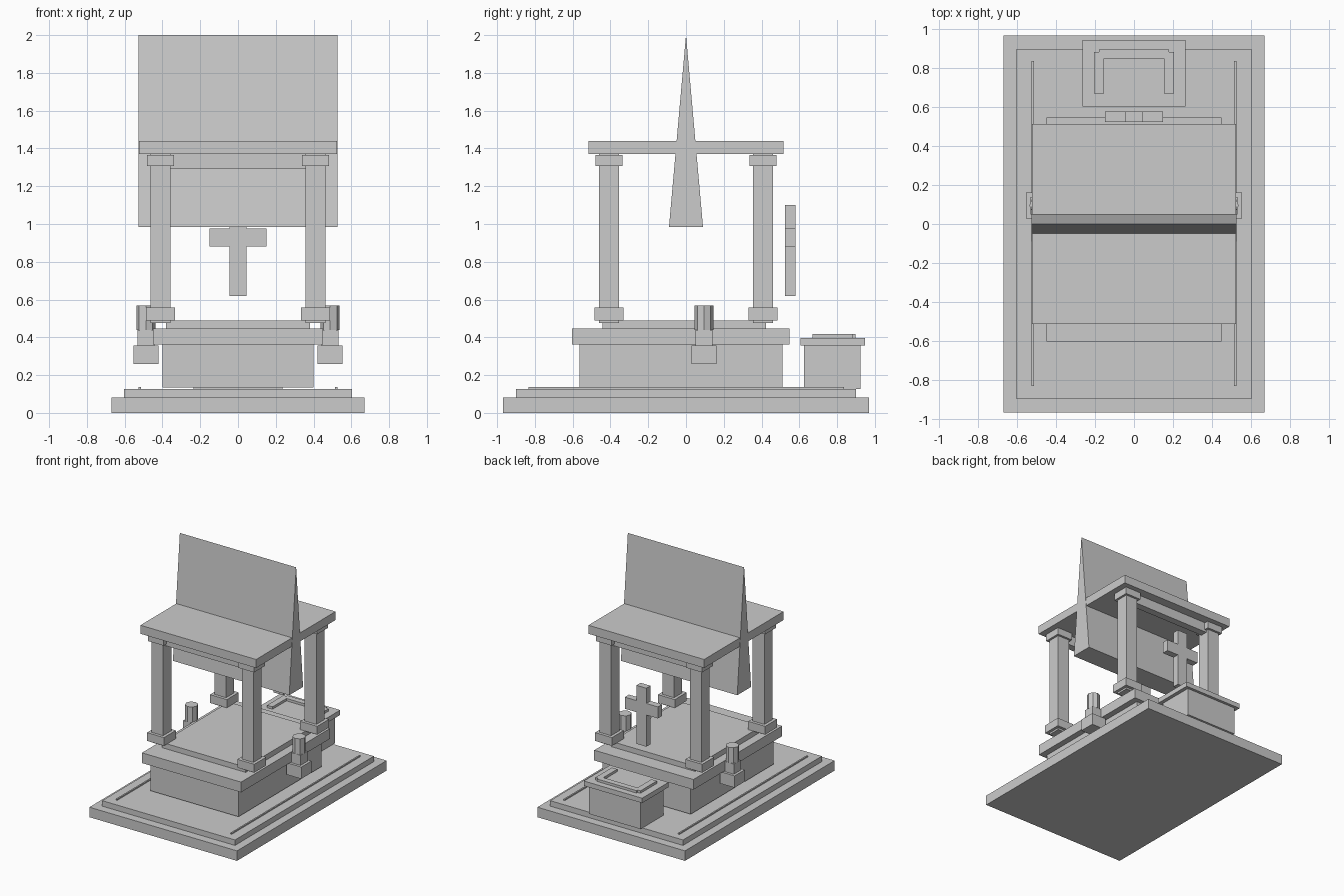
import bpy, bmesh, math

if "Cube" in bpy.data.objects:
    bpy.data.objects.remove(bpy.data.objects["Cube"])


def mesh_object(name, bm):
    bmesh.ops.recalc_face_normals(bm, faces=bm.faces)
    me = bpy.data.meshes.new(name)
    bm.to_mesh(me)
    bm.free()
    ob = bpy.data.objects.new(name, me)
    bpy.context.collection.objects.link(ob)
    return ob


def add_box(bm, x0, x1, y0, y1, z0, z1):
    verts = bmesh.ops.create_cube(bm, size=1)["verts"]
    for v in verts:
        v.co.x = x1 if v.co.x > 0 else x0
        v.co.y = y1 if v.co.y > 0 else y0
        v.co.z = z1 if v.co.z > 0 else z0


def boxes(name, *specs):
    bm = bmesh.new()
    for s in specs:
        add_box(bm, *s)
    return mesh_object(name, bm)


def centred(x, y, r, z0, z1):
    return (x - r, x + r, y - r, y + r, z0, z1)


# Stepped ground slabs with thin raised side strips
boxes("base_slab", (-0.67, 0.67, -0.97, 0.97, 0, 0.082))
boxes("upper_step", (-0.603, 0.603, -0.90, 0.90, 0.082, 0.127))
for side, s in (("left", -1), ("right", 1)):
    boxes(f"{side}_strip", (s * 0.52 - 0.006, s * 0.52 + 0.006, -0.833, 0.837, 0.12, 0.137))

# Tomb body, lid and top panel
boxes("tomb_body", (-0.40, 0.40, -0.565, 0.51, 0.135, 0.363))
boxes("tomb_lid", (-0.45, 0.45, -0.603, 0.547, 0.363, 0.447))
boxes("tomb_top_panel", (-0.38, 0.38, -0.443, 0.423, 0.447, 0.49))

# Small rear box with lid and raised U border
boxes("rear_box", (-0.235, 0.235, 0.625, 0.925, 0.127, 0.357))
boxes("rear_box_lid", (-0.265, 0.265, 0.605, 0.947, 0.357, 0.397))
boxes("rear_border", (-0.18, 0.18, 0.85, 0.897, 0.397, 0.417),
      (-0.205, -0.155, 0.67, 0.883, 0.397, 0.417),
      (0.155, 0.205, 0.67, 0.883, 0.397, 0.417))

# Four columns with plinths and capitals, joined front and back by beams
for end, sy in (("front", -1), ("back", 1)):
    for side, sx in (("left", -1), ("right", 1)):
        x, y = sx * 0.41, sy * 0.408
        boxes(f"{end}_{side}_column",
              centred(x, y, 0.053, 0.475, 1.37),
              centred(x, y, 0.077, 0.49, 0.558),
              centred(x, y, 0.071, 1.308, 1.365))
    boxes(f"{end}_beam", (-0.36, 0.36, sy * 0.41 - 0.03, sy * 0.41 + 0.03, 1.29, 1.371))

# Canopy slab
boxes("canopy_slab", (-0.525, 0.525, -0.515, 0.515, 1.37, 1.44))

# Steep wedge roof passing through the slab
bm = bmesh.new()
tri = bm.faces.new([bm.verts.new((-0.528, y, z))
                    for y, z in ((-0.09, 0.985), (0.09, 0.985), (0, 2.0))])
ext = bmesh.ops.extrude_face_region(bm, geom=[tri], use_keep_orig=True)
bmesh.ops.translate(bm, vec=(1.056, 0, 0),
                    verts=[g for g in ext["geom"] if isinstance(g, bmesh.types.BMVert)])
mesh_object("wedge_roof", bm)

# Rear cross, cut out as one outline
bm = bmesh.new()
half = [(0.045, 0.62), (0.045, 0.88), (0.15, 0.88), (0.15, 0.975), (0.045, 0.975), (0.045, 1.10)]
outline = half + [(-x, z) for x, z in reversed(half)]
face = bm.faces.new([bm.verts.new((x, 0.525, z)) for x, z in outline])
ext = bmesh.ops.extrude_face_region(bm, geom=[face], use_keep_orig=True)
bmesh.ops.translate(bm, vec=(0, 0.054, 0),
                    verts=[g for g in ext["geom"] if isinstance(g, bmesh.types.BMVert)])
mesh_object("cross", bm)

# Side lamps: block, neck and faceted cup
for side, s in (("left", -1), ("right", 1)):
    x, y = s * 0.488, 0.095
    boxes(f"{side}_lamp_block", centred(x, y, 0.066, 0.26, 0.357))
    boxes(f"{side}_lamp_neck", centred(x, y, 0.045, 0.357, 0.44))
    bm = bmesh.new()
    bmesh.ops.create_cone(bm, cap_ends=True, segments=8, radius1=0.05, radius2=0.05, depth=0.13)
    bmesh.ops.translate(bm, vec=(x, y, 0.503), verts=bm.verts)
    mesh_object(f"{side}_lamp_cup", bm)
